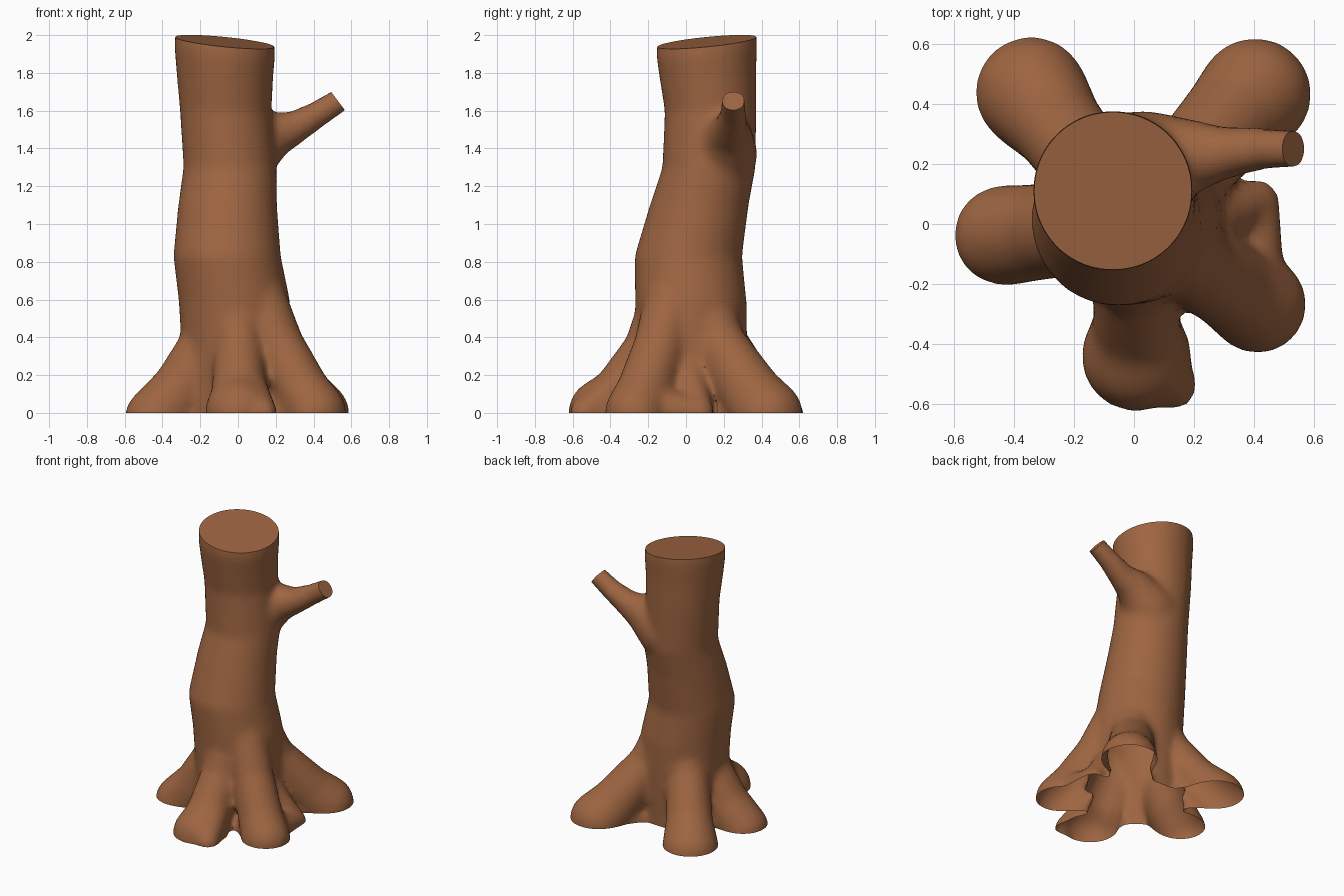
import bpy, bmesh, math
from mathutils import Vector

if "Cube" in bpy.data.objects:
    bpy.data.objects.remove(bpy.data.objects["Cube"])

TILT = 0.10          # slope of the sawn top
TOP = Vector((-0.07, 0.12, 1.965))


def unit_ball():
    """Points of a unit icosphere."""
    ball = bmesh.new()
    bmesh.ops.create_icosphere(ball, subdivisions=3, radius=1)
    points = [v.co.copy() for v in ball.verts]
    ball.free()
    return points


BALL = unit_ball()


def add_chain(bm, balls):
    """Tapered limb: convex hulls between neighbouring balls (x, y, z, radius)."""
    for pair in zip(balls, balls[1:]):
        verts = [bm.verts.new(Vector((x, y, z)) + p * r)
                 for x, y, z, r in pair for p in BALL]
        bmesh.ops.convex_hull(bm, input=verts)
        loose = [v for v in bm.verts if not v.link_faces]
        bmesh.ops.delete(bm, geom=loose, context="VERTS")


def add_root(bm, degrees, steps):
    """Root running outward at an angle; steps are (distance, z, radius)."""
    a = math.radians(degrees)
    place = lambda d, z, r: (d * math.cos(a), d * math.sin(a), z, r)
    add_chain(bm, [place(*s) for s in steps])
    # Web along the ground joining foot and trunk
    add_chain(bm, [place(0.15, 0, 0.14), place(steps[-1][0], -0.03, 0.14)])


def add_trunk(bm, rings, sides=40):
    """Loft of circles (z, x, y, radius), sheared toward the tilted top."""
    loops = []
    for z, cx, cy, r in rings:
        shear = TILT * max(0, min(1, (z - 1.6) / 0.3))
        loop = []
        for i in range(sides):
            a = math.tau * i / sides
            dx, dy = r * math.cos(a), r * math.sin(a)
            loop.append(bm.verts.new((cx + dx, cy + dy, z + shear * (dy - dx))))
        loops.append(loop)
    for lo, hi in zip(loops, loops[1:]):
        for i in range(sides):
            j = (i + 1) % sides
            bm.faces.new((lo[i], lo[j], hi[j], hi[i]))
    bm.faces.new(loops[0][::-1])
    bm.faces.new(loops[-1])


def cut(bm, co, no, keep=lambda c: True):
    """Slice away everything on the normal side of a plane."""
    faces = [f for f in bm.faces if keep(f.calc_center_median())]
    geom = set(faces)
    for f in faces:
        geom.update(f.edges)
        geom.update(f.verts)
    bmesh.ops.bisect_plane(bm, geom=list(geom), plane_co=co, plane_no=no,
                           clear_outer=True)


bm = bmesh.new()

# Leaning trunk
add_trunk(bm, [
    (-0.20, 0.00, 0.02, 0.29), (0.35, -0.005, 0.03, 0.295),
    (0.60, -0.02, 0.025, 0.295), (0.83, -0.058, 0.012, 0.285),
    (1.10, -0.055, 0.07, 0.262), (1.30, -0.042, 0.122, 0.247),
    (1.60, -0.065, 0.13, 0.243), (1.80, -0.07, 0.115, 0.257),
    (1.92, -0.07, 0.11, 0.268), (1.97, -0.07, 0.11, 0.264),
    (2.10, -0.07, 0.11, 0.25)])

# Five flared roots: left, two at the back, front, and front corner
add_root(bm, 185, [(0.10, 0.62, 0.14), (0.16, 0.36, 0.15),
                   (0.30, 0.12, 0.16), (0.435, -0.03, 0.17)])
add_root(bm, 128, [(0.12, 0.62, 0.14), (0.24, 0.36, 0.145),
                   (0.42, 0.12, 0.155), (0.555, -0.03, 0.19)])
add_root(bm, 47, [(0.12, 0.62, 0.14), (0.24, 0.36, 0.145),
                  (0.48, 0.09, 0.17), (0.59, -0.01, 0.19)])
add_root(bm, -89, [(0.12, 0.55, 0.14), (0.20, 0.34, 0.13),
                   (0.36, 0.09, 0.15), (0.44, 0.00, 0.185)])
add_root(bm, -33, [(0.13, 0.60, 0.15), (0.25, 0.36, 0.14),
                   (0.40, 0.12, 0.15), (0.49, 0.00, 0.165)])

# Side rootlet webbed to the front corner root, and a toe on the front root
add_chain(bm, [(0.18, 0.0, 0.28, 0.10), (0.30, 0.03, 0.13, 0.09),
               (0.41, 0.075, 0.0, 0.075), (0.38, -0.15, 0.02, 0.12)])
add_chain(bm, [(0.20, 0.02, 0.0, 0.10), (0.40, 0.07, 0.0, 0.07)])
add_chain(bm, [(0.04, -0.36, 0.12, 0.12), (0.13, -0.54, 0.0, 0.08)])

# Branch stub
add_chain(bm, [(0.03, 0.20, 1.37, 0.18), (0.17, 0.225, 1.465, 0.127),
               (0.29, 0.235, 1.505, 0.09), (0.42, 0.25, 1.58, 0.072),
               (0.62, 0.25, 1.71, 0.06)])

rough = bpy.data.meshes.new("rough_stump")
bm.to_mesh(rough)
bm.free()
stump = bpy.data.objects.new("tree_stump", rough)
bpy.context.collection.objects.link(stump)

# Fuse the parts into one soft skin
remesh = stump.modifiers.new("fuse", "REMESH")
remesh.mode = "VOXEL"
remesh.voxel_size = 0.02
soften = stump.modifiers.new("soften", "SMOOTH")
soften.factor = 0.5
soften.iterations = 14
bpy.context.view_layer.update()
fused = bpy.data.meshes.new_from_object(
    stump.evaluated_get(bpy.context.evaluated_depsgraph_get()))
stump.modifiers.clear()
stump.data = fused
bpy.data.meshes.remove(rough)

# Open hollow underside, sawn top and sawn branch end
bm = bmesh.new()
bm.from_mesh(fused)
cut(bm, (0, 0, 0), (0, 0, -1))
cut(bm, TOP, (TILT, -TILT, 1), lambda c: c.z > 1.75)
cut(bm, (0.53, 0.25, 1.65), (0.8, 0, 0.6), lambda c: c.x > 0.4 and c.z > 1.4)
sawn = [e for e in bm.edges if e.is_boundary and e.verts[0].co.z > 1]
bmesh.ops.holes_fill(bm, edges=sawn, sides=0)
bmesh.ops.recalc_face_normals(bm, faces=bm.faces)
bm.to_mesh(fused)
bm.free()

# Bark colour
bark = bpy.data.materials.new("brown_bark")
bark.use_nodes = True
colour = (0.34, 0.13, 0.053, 1)
bark.diffuse_color = colour
shader = next(n for n in bark.node_tree.nodes if n.type == "BSDF_PRINCIPLED")
shader.inputs["Base Color"].default_value = colour
fused.materials.clear()
fused.materials.append(bark)

for o in bpy.context.selected_objects:
    o.select_set(False)
stump.select_set(True)
bpy.context.view_layer.objects.active = stump
bpy.ops.object.shade_smooth_by_angle(angle=math.radians(40))
